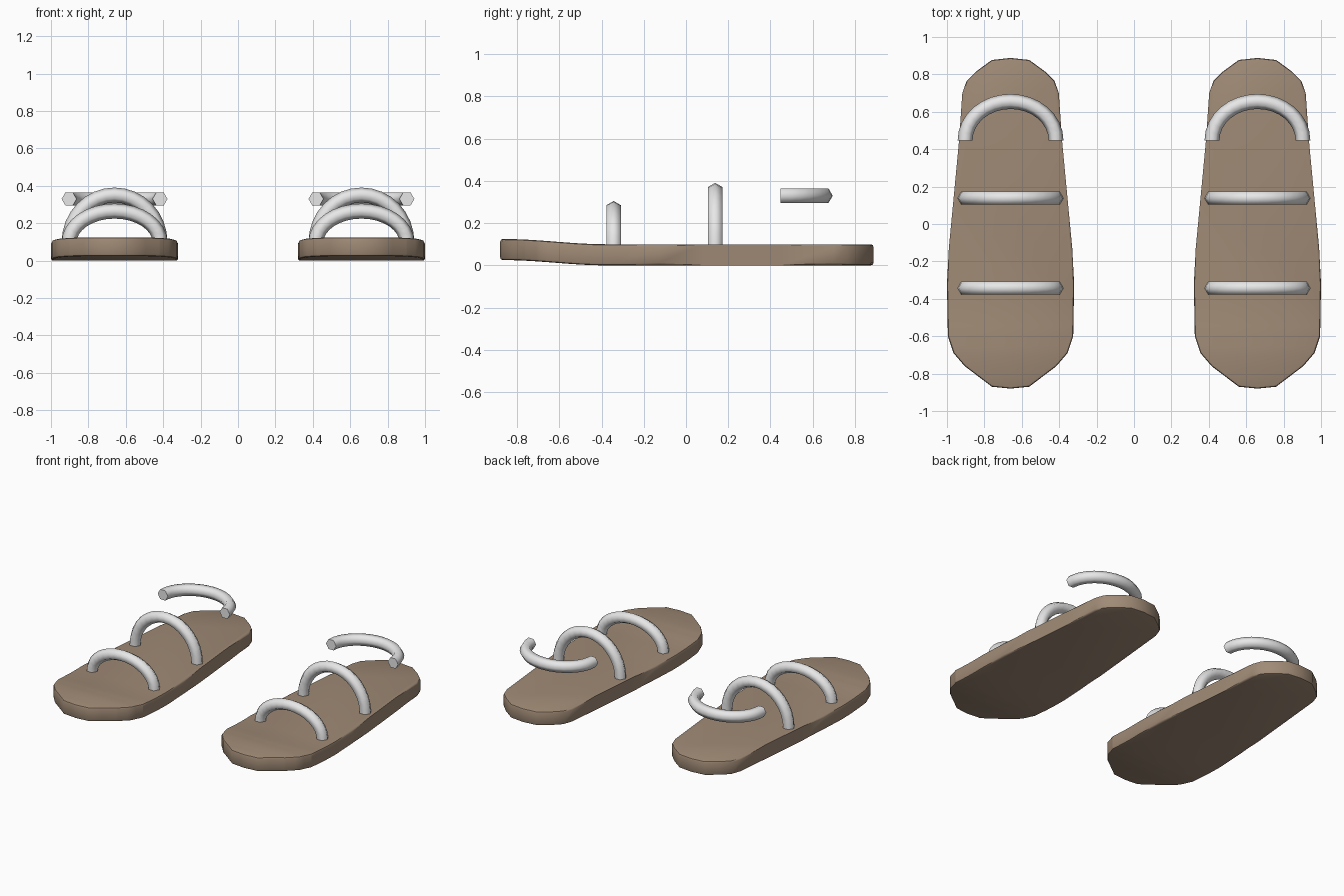
import bpy, bmesh, math
from mathutils import Vector

if "Cube" in bpy.data.objects:
    bpy.data.objects.remove(bpy.data.objects["Cube"])


def material(name, rgb):
    m = bpy.data.materials.new(name)
    m.diffuse_color = (*rgb, 1)
    m.use_nodes = True
    m.node_tree.nodes["Principled BSDF"].inputs["Base Color"].default_value = m.diffuse_color
    return m


TAN = material("tan_sole", (0.35, 0.255, 0.18))
WHITE = material("pale_strap", (0.8, 0.8, 0.8))


def finish(bm, name, mat, angle):
    bmesh.ops.recalc_face_normals(bm, faces=bm.faces)
    me = bpy.data.meshes.new(name)
    bm.to_mesh(me)
    bm.free()
    me.materials.append(mat)
    ob = bpy.data.objects.new(name, me)
    bpy.context.collection.objects.link(ob)
    bpy.context.view_layer.objects.active = ob
    ob.select_set(True)
    bpy.ops.object.shade_smooth_by_angle(angle=math.radians(angle))
    ob.select_set(False)
    return ob


# Half outline of the sole: (half width, y), toe to heel
HALF = [(0.10, -0.87), (0.245, -0.76), (0.305, -0.69), (0.335, -0.60),
        (0.34, -0.32), (0.33, -0.13), (0.31, 0.08), (0.275, 0.45),
        (0.258, 0.70), (0.235, 0.765), (0.185, 0.815), (0.10, 0.877)]


def sole(name, cx):
    bm = bmesh.new()
    ring = [(0, -0.88)] + HALF + [(0, 0.888)] + [(-w, y) for w, y in reversed(HALF)]
    base = bm.faces.new([bm.verts.new((cx + x, y, 0)) for x, y in ring])
    ext = bmesh.ops.extrude_face_region(bm, geom=[base])
    for v in ext["geom"]:
        if isinstance(v, bmesh.types.BMVert):
            v.co.z = 0.10
    # softened rims
    rims = [e for e in bm.edges if abs(e.verts[0].co.z - e.verts[1].co.z) < 1e-5]
    bmesh.ops.bevel(bm, geom=rims, offset=0.012, segments=2, profile=0.5,
                    affect='EDGES')
    # cross cuts, then the gentle lift of the toe
    for i in range(9):
        bmesh.ops.bisect_plane(bm, geom=bm.verts[:] + bm.edges[:] + bm.faces[:],
                               plane_co=(0, -0.38 - 0.055 * i, 0), plane_no=(0, 1, 0))
    for v in bm.verts:
        t = min(max((-0.38 - v.co.y) / 0.48, 0), 1)
        v.co.z += 0.025 * t * t * (3 - 2 * t)
    return finish(bm, name, TAN, 35)


def strap(name, centre, rise, height, steps=16, r=0.04, half=0.243):
    """Six-sided tube along a half ellipse that bulges towards `rise`."""
    bm = bmesh.new()
    centre, rise, across = Vector(centre), Vector(rise), Vector((1, 0, 0))
    side = across.cross(rise)
    rings = []
    for i in range(steps + 1):
        a = math.pi * i / steps
        p = centre + across * half * math.cos(a) + rise * height * math.sin(a)
        out = (across * math.cos(a) / half + rise * math.sin(a) / height).normalized()
        rings.append([bm.verts.new(p + r * (out * math.cos(k * math.pi / 3)
                                            + side * math.sin(k * math.pi / 3)))
                      for k in range(6)])
    for a, b in zip(rings, rings[1:]):
        for k in range(6):
            bm.faces.new((a[k], a[(k + 1) % 6], b[(k + 1) % 6], b[k]))
    bm.faces.new(rings[0])
    bm.faces.new(rings[-1])
    return finish(bm, name, WHITE, 65)


# The pair of sandals
for label, cx in (("left", -0.66), ("right", 0.66)):
    sole(label + "_sole", cx)
    strap(label + "_toe_strap", (cx, -0.343, 0.098), (0, 0, 1), 0.167)
    strap(label + "_instep_strap", (cx, 0.138, 0.098), (0, 0, 1), 0.253)
    strap(label + "_heel_strap", (cx, 0.447, 0.33), (0, 1, 0), 0.208)
